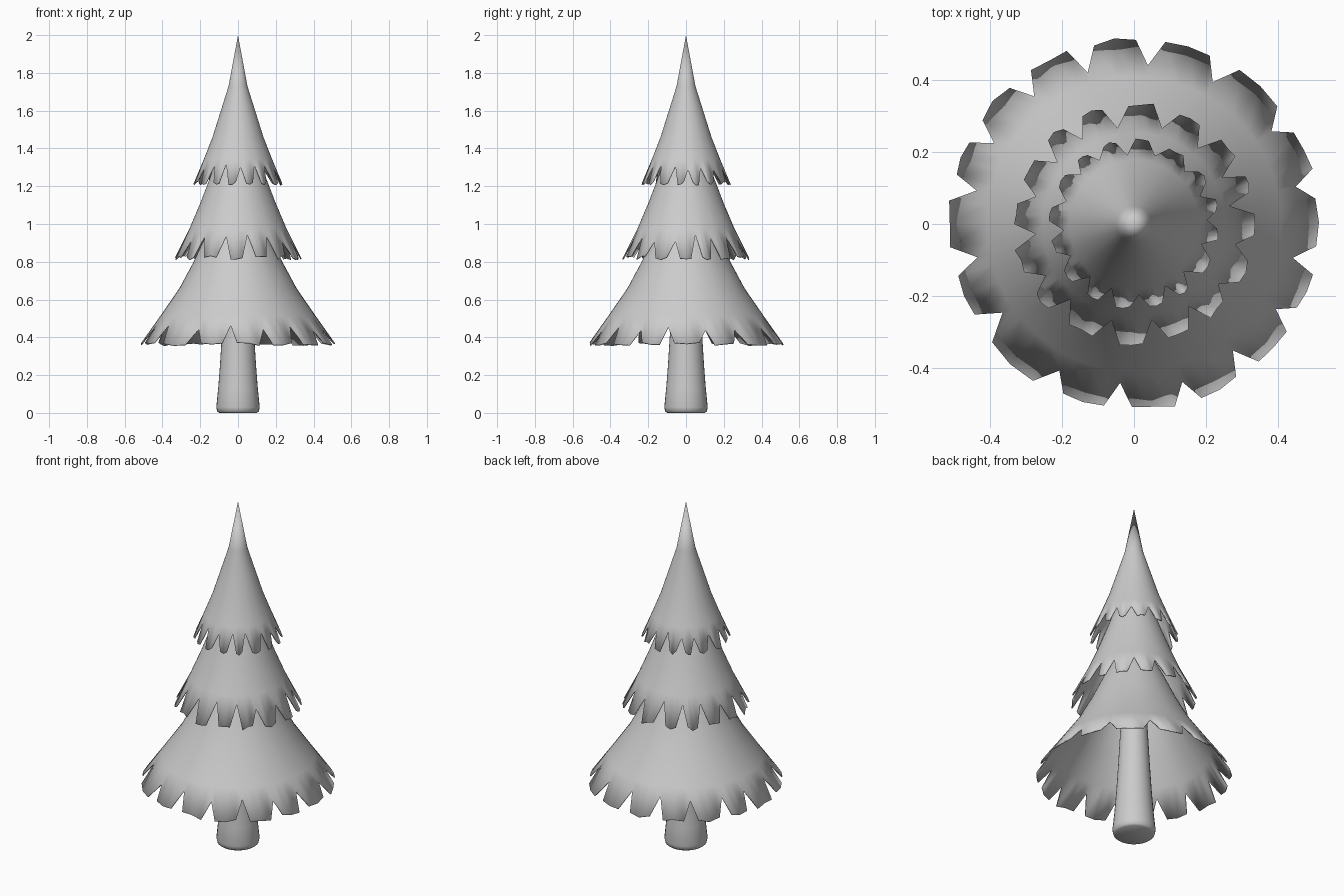
import bpy, bmesh, math, random

if "Cube" in bpy.data.objects:
    bpy.data.objects.remove(bpy.data.objects["Cube"])

random.seed(4)


def spin_mesh(name, rings, thickness=0.0):
    """Skin a list of rings (each a list of points, or a single pole point)."""
    bm = bmesh.new()
    vs = [[bm.verts.new(p) for p in ring] for ring in rings]
    for a, b in zip(vs, vs[1:]):
        n = max(len(a), len(b))
        for i in range(n):
            j = (i + 1) % n
            if len(a) == 1:
                bm.faces.new((a[0], b[i], b[j]))
            elif len(b) == 1:
                bm.faces.new((a[i], b[0], a[j]))
            else:
                bm.faces.new((a[i], b[i], b[j], a[j]))
    bmesh.ops.recalc_face_normals(bm, faces=bm.faces)
    me = bpy.data.meshes.new(name)
    bm.to_mesh(me)
    bm.free()
    ob = bpy.data.objects.new(name, me)
    bpy.context.collection.objects.link(ob)
    bpy.context.view_layer.objects.active = ob
    ob.select_set(True)
    bpy.ops.object.shade_smooth_by_angle(angle=math.radians(40))
    ob.select_set(False)
    if thickness:
        mod = ob.modifiers.new("thickness", 'SOLIDIFY')
        mod.thickness = thickness
        mod.offset = -1
    return ob


def polar(r, a, z):
    return (r * math.cos(a), r * math.sin(a), z)


def tier(name, profile, tip, notches, corner):
    """Flared skirt: profile runs apex to notch level, then teeth reach to tip."""
    # four columns per tooth: notch, corner, middle, corner
    cols = []
    n = len(notches)
    for i, a in enumerate(notches):
        b = notches[(i + 1) % n] + (360 if i == n - 1 else 0)
        for f in (0, corner, 0.5, 1 - corner):
            cols.append((math.radians(a + (b - a) * f), f == 0))
    rings = [[(0, 0, profile[0][1])]]
    for r, z in profile[1:-1]:
        rings.append([polar(r, a, z) for a, _ in cols])
    r0, z0 = profile[-1]
    edge = []
    for a, notch in cols:
        t = random.uniform(0, 0.3) if notch else random.uniform(0.86, 1.03)
        edge.append(polar(r0 + (tip[0] - r0) * t, a, z0 + (tip[1] - z0) * t))
    rings.append(edge)
    return spin_mesh(name, rings, 0.006)


def even_notches(n, start):
    return [start + (i + random.uniform(-0.15, 0.15)) * 360 / n for i in range(n)]


# Foliage tiers
tier("lower_branches",
     [(0, 1.25), (0.10, 1.08), (0.17, 0.94), (0.235, 0.80), (0.31, 0.66),
      (0.41, 0.515), (0.44, 0.47)], (0.52, 0.36),
     [-168, -146, -117, -95, -73, -52, -31, -12, 13, 34, 61, 85, 107, 128, 150, 168], 0.2)
tier("middle_branches",
     [(0, 1.62), (0.05, 1.50), (0.115, 1.34), (0.15, 1.24), (0.20, 1.11),
      (0.255, 0.98), (0.27, 0.945)], (0.338, 0.815), even_notches(16, 8), 0.27)
tier("upper_branches",
     [(0, 2.0), (0.05, 1.73), (0.135, 1.46), (0.18, 1.345), (0.19, 1.32)],
     (0.237, 1.21), even_notches(16, 3), 0.3)

# Trunk, flared at the foot and running up inside the branches
trunk = [(0.10, 0.0), (0.11, 0.008), (0.115, 0.03), (0.105, 0.13), (0.095, 0.26),
         (0.085, 0.42), (0.07, 0.70), (0.06, 0.95)]
angles = [math.tau * i / 32 for i in range(32)]
spin_mesh("trunk", [[(0, 0, 0)]] + [[polar(r, a, z) for a in angles] for r, z in trunk]
          + [[(0, 0, 0.95)]])
